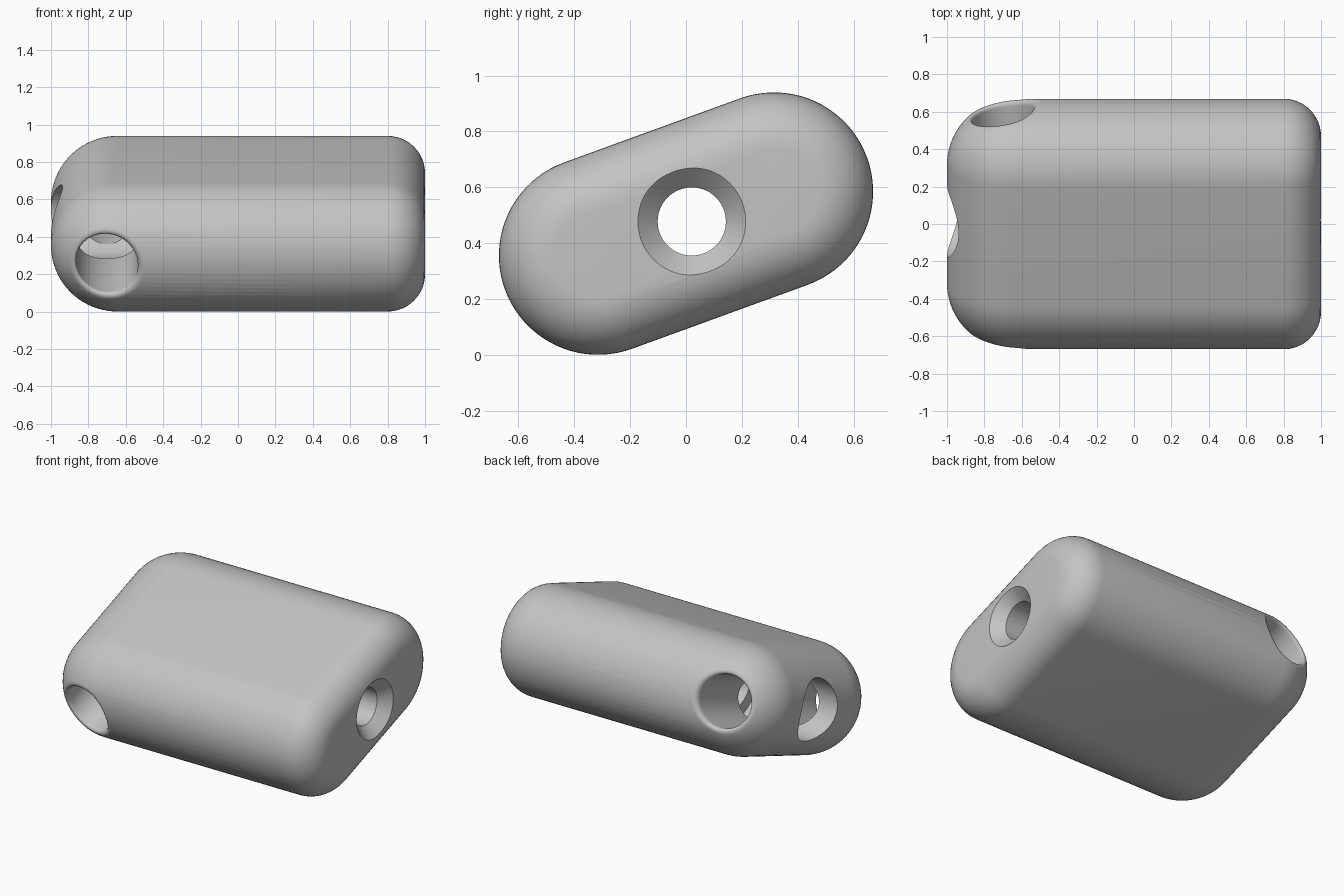
import bpy, bmesh
from math import sin, cos, pi, sqrt, radians
from mathutils import Matrix

old = bpy.data.objects.get("Cube")
if old:
    bpy.data.objects.remove(old, do_unlink=True)

R = 0.355          # half thickness of the body
HALF = 0.335       # distance from the middle to each rounded side's axis
FILLET = 0.2       # edge rounding at the right-hand end
BORE, LIP = 0.165, 0.04
CROSS_X = -0.7     # position of the crosswise bore
TILT = Matrix.Translation((0, 0, 0.47)) @ Matrix.Rotation(radians(20), 4, 'X')

grey = bpy.data.materials.new("light_grey")
grey.use_nodes = True
colour = (0.55, 0.55, 0.55, 1)
grey.diffuse_color = colour
grey.node_tree.nodes["Principled BSDF"].inputs["Base Color"].default_value = colour


def loft(name, rings):
    """Skin a row of equal closed rings and cap both ends."""
    bm = bmesh.new()
    rows = [[bm.verts.new(p) for p in ring] for ring in rings]
    n = len(rows[0])
    for a, b in zip(rows, rows[1:]):
        for i in range(n):
            j = (i + 1) % n
            bm.faces.new((a[i], a[j], b[j], b[i]))
    bm.faces.new(rows[0])
    bm.faces.new(rows[-1])
    bmesh.ops.recalc_face_normals(bm, faces=bm.faces)
    mesh = bpy.data.meshes.new(name)
    bm.to_mesh(mesh)
    bm.free()
    mesh.materials.append(grey)
    ob = bpy.data.objects.new(name, mesh)
    bpy.context.collection.objects.link(ob)
    ob.matrix_world = TILT
    return ob


def stadium(x, r, steps=40):
    pts = []
    for side in (1, -1):
        for k in range(steps + 1):
            a = -pi / 2 + pi * k / steps
            pts.append((x, side * (HALF + r * cos(a)), side * r * sin(a)))
    return pts


def circle_x(x, r, n=72):
    return [(x, 0.022 + r * cos(2 * pi * i / n), r * sin(2 * pi * i / n)) for i in range(n)]


# Body: fully rounded at one end, filleted at the other
rings = []
for k in range(21):
    a = max(0.01, pi / 2 * k / 20)
    rings.append(stadium(-1 + R * (1 - cos(a)), R * sin(a)))
for k in range(13):
    a = pi / 2 * k / 12
    rings.append(stadium(1 - FILLET + FILLET * sin(a), R - FILLET * (1 - cos(a))))
body = loft("bead_body", rings)

# Lengthwise bore: wide at the rounded end, countersunk at the other
long_cut = loft("long_bore_cutter", [circle_x(x, r) for x, r in (
    (-1.1, 0.2), (-0.4, 0.2), (-0.4, 0.122), (0.93, 0.122), (1.0, 0.193), (1.05, 0.243))])


# Crosswise bore: its lips follow the curved body surface
def surface(x, t):
    d = min(0, x + 1 - R)
    return HALF + sqrt(max(0, R * R - t * t - d * d))


def lip_ring(side, rho, offset, n=72):
    pts = []
    for i in range(n):
        a = 2 * pi * i / n
        x, t = CROSS_X + rho * cos(a), rho * sin(a)
        pts.append((x, side * (surface(x, t) + offset), t))
    return pts


def lip(side):
    rows = [lip_ring(side, BORE + LIP + 0.01, 0.1), lip_ring(side, BORE + LIP + 0.004, 0.002)]
    for k in range(9):
        a = pi / 2 * k / 8
        rows.append(lip_ring(side, BORE + LIP * (1 - sin(a)), -LIP * (1 - cos(a))))
    return rows


cross_cut = loft("cross_bore_cutter", lip(-1) + lip(1)[::-1])

# Cut both bores, then smooth everything but the crisp edges
bpy.ops.object.select_all(action='DESELECT')
bpy.context.view_layer.objects.active = body
body.select_set(True)
for cutter in (cross_cut, long_cut):
    cutter.hide_render = True
    mod = body.modifiers.new(cutter.name, 'BOOLEAN')
    mod.operation, mod.solver, mod.object = 'DIFFERENCE', 'EXACT', cutter
    bpy.ops.object.modifier_apply(modifier=mod.name)
    bpy.data.objects.remove(cutter, do_unlink=True)
bpy.ops.object.shade_smooth_by_angle(angle=radians(30))
